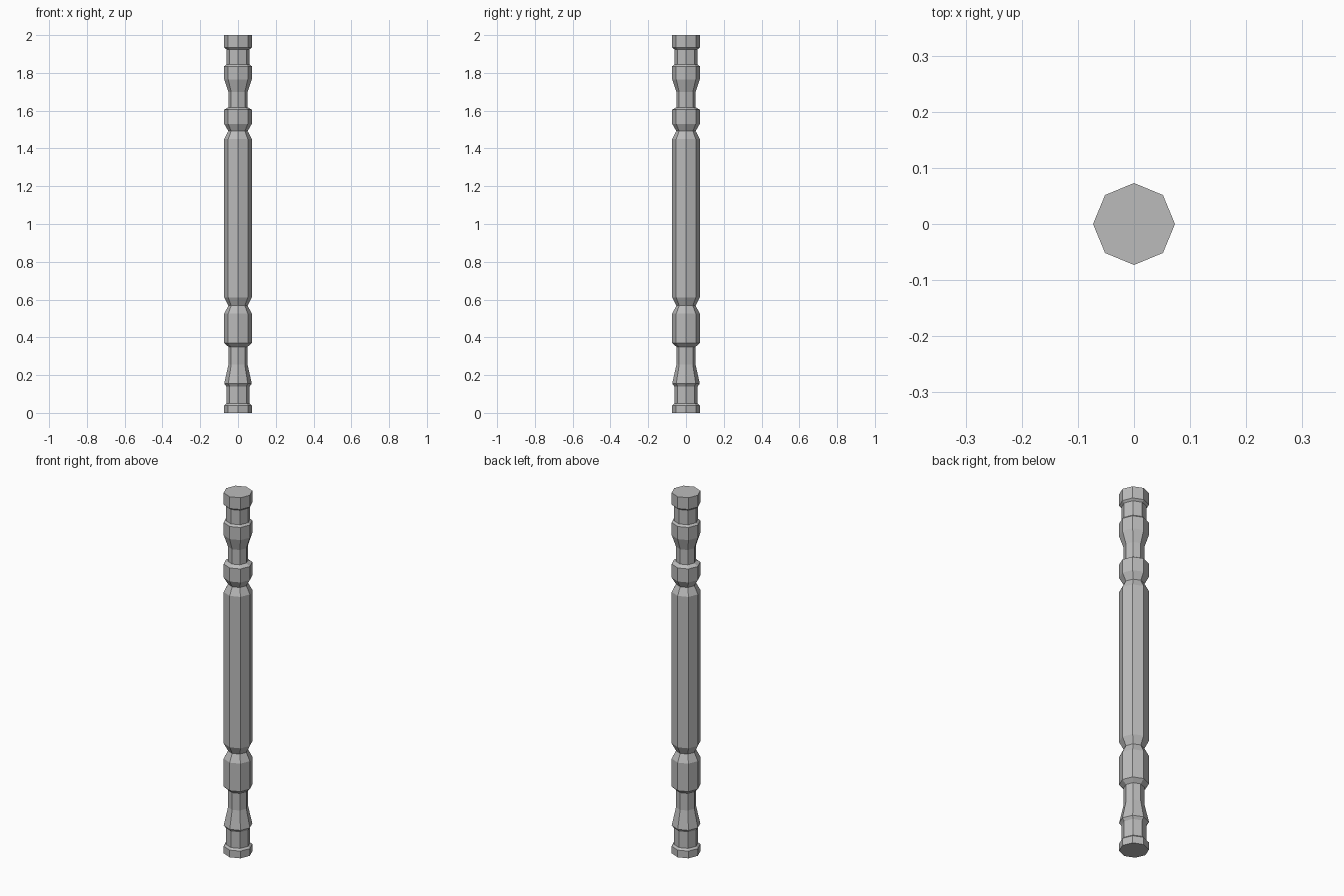
import bpy, bmesh
from math import cos, sin, tau

cube = bpy.data.objects.get("Cube")
if cube:
    bpy.data.objects.remove(cube, do_unlink=True)

SIDES = 8
WIDE, MID, THIN = 0.073, 0.062, 0.051

# Turned profile, from the foot to the top: (radius, height)
PROFILE = [
    (WIDE, 0), (WIDE, 0.04), (MID, 0.05),            # foot
    (MID, 0.14), (WIDE, 0.155), (THIN, 0.255),       # lower collar and flare
    (THIN, 0.35), (WIDE, 0.37), (WIDE, 0.525),       # lower bead
    (THIN, 0.568), (WIDE, 0.61), (WIDE, 1.45),       # long shaft
    (THIN, 1.492), (WIDE, 1.53), (WIDE, 1.605),      # upper bead
    (THIN, 1.618), (THIN, 1.70), (WIDE, 1.765),      # upper flare
    (WIDE, 1.835), (MID, 1.845),                     # upper collar
    (MID, 1.925), (WIDE, 1.935), (WIDE, 2.0),        # head
]

grey = bpy.data.materials.new("plain grey")
grey.use_nodes = True
colour = (0.5, 0.5, 0.5, 1)
grey.diffuse_color = colour
grey.node_tree.nodes["Principled BSDF"].inputs["Base Color"].default_value = colour

# Stack octagonal rings, bridge them, and cap both ends
bm = bmesh.new()
rings = [[bm.verts.new((r * cos(tau * i / SIDES), r * sin(tau * i / SIDES), z))
          for i in range(SIDES)] for r, z in PROFILE]
for low, high in zip(rings, rings[1:]):
    for i in range(SIDES):
        j = (i + 1) % SIDES
        bm.faces.new((low[i], low[j], high[j], high[i]))
bm.faces.new(rings[0][::-1])
bm.faces.new(rings[-1])

mesh = bpy.data.meshes.new("turned_post")
bm.to_mesh(mesh)
bm.free()
mesh.materials.append(grey)
post = bpy.data.objects.new("turned_post", mesh)
bpy.context.collection.objects.link(post)
